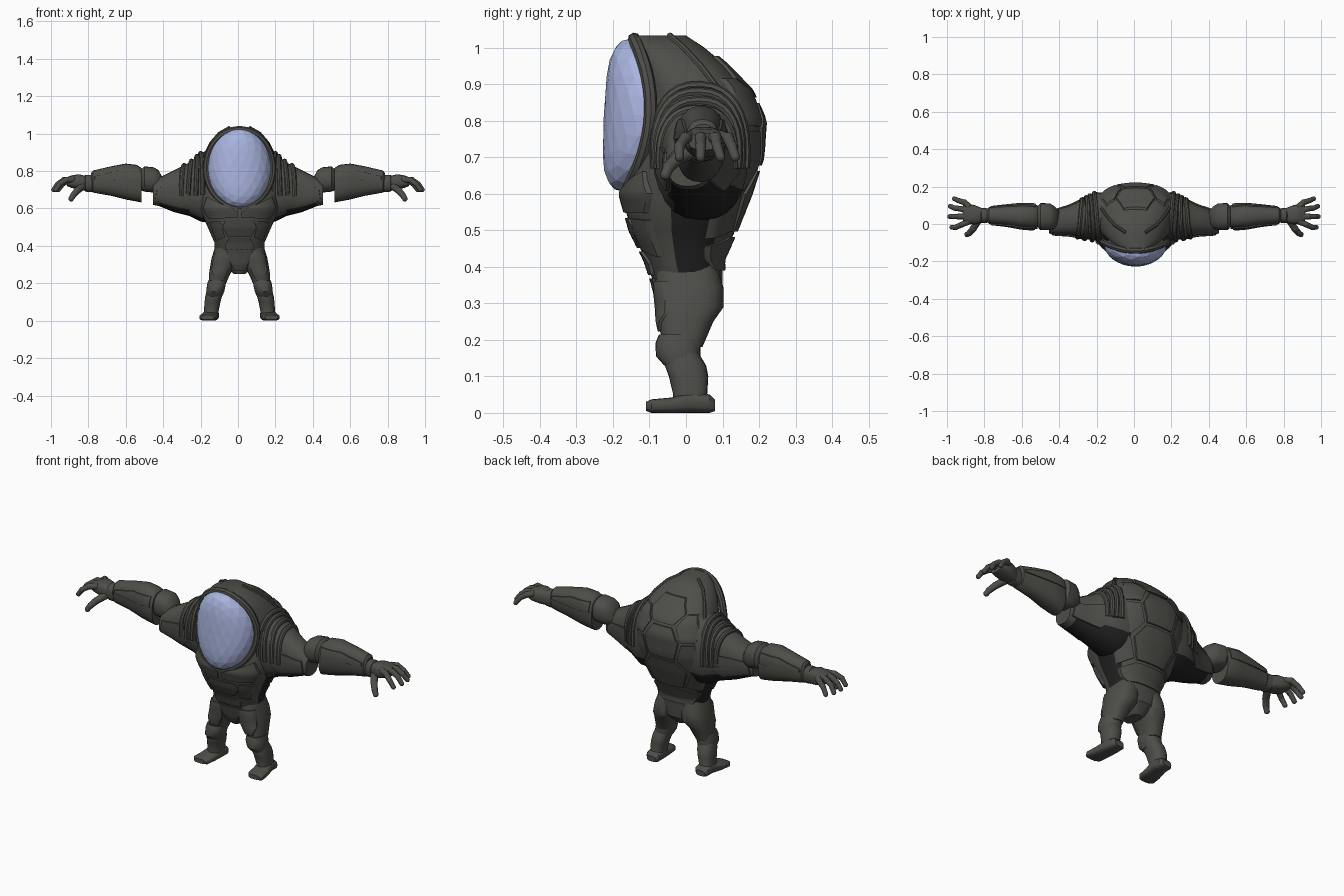
import bpy, bmesh, math
from mathutils import Vector, Matrix
from mathutils.bvhtree import BVHTree

if "Cube" in bpy.data.objects:
    bpy.data.objects.remove(bpy.data.objects["Cube"])


def material(name, color):
    mat = bpy.data.materials.new(name)
    mat.use_nodes = True
    mat.diffuse_color = (*color, 1)
    mat.node_tree.nodes["Principled BSDF"].inputs["Base Color"].default_value = (*color, 1)
    return mat


ARMOR = material("charcoal armor", (0.075, 0.075, 0.066))
UNDERSUIT = material("black undersuit", (0.015, 0.015, 0.015))
GLASS = material("pale blue glass", (0.40, 0.46, 0.74))


def finish(obj, mats=(ARMOR,), mirror=False, smooth=True):
    for mat in mats:
        obj.data.materials.append(mat)
    if mirror:
        obj.modifiers.new("Mirror", "MIRROR")
    if smooth:
        bpy.ops.object.select_all(action="DESELECT")
        obj.select_set(True)
        bpy.context.view_layer.objects.active = obj
        bpy.ops.object.shade_smooth_by_angle(angle=math.radians(35))
    return obj


def to_object(name, bm, **options):
    bmesh.ops.recalc_face_normals(bm, faces=bm.faces)
    mesh = bpy.data.meshes.new(name)
    bm.to_mesh(mesh)
    bm.free()
    obj = bpy.data.objects.new(name, mesh)
    bpy.context.collection.objects.link(obj)
    return finish(obj, **options)


def ring_point(axis, section, angle, power):
    """Point on a rounded box outline; a section is (position, low, high, low, high)."""
    t, a0, a1, b0, b1 = section
    c, s = math.cos(angle), math.sin(angle)
    a = (a0 + a1) / 2 + (a1 - a0) / 2 * math.copysign(abs(c) ** (2 / power), c)
    b = (b0 + b1) / 2 + (b1 - b0) / 2 * math.copysign(abs(s) ** (2 / power), s)
    return Vector({"x": (t, a, b), "y": (a, t, b), "z": (a, b, t)}[axis])


def loft(name, axis, sections, count=24, power=2.4, **options):
    bm = bmesh.new()
    rings = [[bm.verts.new(ring_point(axis, sec, math.tau * i / count, power))
              for i in range(count)] for sec in sections]
    for low, high in zip(rings, rings[1:]):
        for i in range(count):
            j = (i + 1) % count
            bm.faces.new((low[i], low[j], high[j], high[i]))
    bm.faces.new(rings[0])
    bm.faces.new(rings[-1])
    return to_object(name, bm, **options)


def surface(obj):
    mesh = obj.data
    return BVHTree.FromPolygons([v.co for v in mesh.vertices],
                                [tuple(p.vertices) for p in mesh.polygons])


def plate(name, target, outline, side, mirror=False, height=0.008):
    """Raised panel: an x-z outline projected onto the front (-1) or back (1)."""
    bm = bmesh.new()
    face = bm.faces.new([bm.verts.new((x, side, z)) for x, z in outline])
    bmesh.ops.poke(bm, faces=[face])
    bmesh.ops.subdivide_edges(bm, edges=bm.edges[:], cuts=4, use_grid_fill=True)
    for v in bm.verts:
        hit, normal = target.ray_cast(v.co, Vector((0, -side, 0)))[:2]
        if hit is None:
            hit, normal = target.find_nearest(Vector((v.co.x, 0, v.co.z)))[:2]
        v.co = hit + normal * height
    rim = [e for e in bm.edges if e.is_boundary]
    skirt = bmesh.ops.extrude_edge_only(bm, edges=rim)["geom"]
    for v in skirt:
        if isinstance(v, bmesh.types.BMVert):
            v.co.y -= side * height * 2.2
            v.co.x *= 1.005
    return to_object(name, bm, mirror=mirror)


def tube(name, points, radius, closed=False, mirror=False):
    curve = bpy.data.curves.new(name, "CURVE")
    curve.dimensions = "3D"
    curve.bevel_depth, curve.bevel_resolution, curve.use_fill_caps = radius, 2, True
    spline = curve.splines.new("POLY")
    spline.points.add(len(points) - 1)
    for p, co in zip(spline.points, points):
        p.co = (*co, 1)
    spline.use_cyclic_u = closed
    obj = bpy.data.objects.new(name, curve)
    bpy.context.collection.objects.link(obj)
    bpy.ops.object.select_all(action="DESELECT")
    obj.select_set(True)
    bpy.context.view_layer.objects.active = obj
    bpy.ops.object.convert(target="MESH")
    return finish(bpy.context.object, mirror=mirror)


def digit(name, points, radius):
    """Jointed finger: tapered segments with a ball at each joint."""
    bm = bmesh.new()
    points = [Vector(p) for p in points]
    for i, a in enumerate(points):
        r = radius * (1 - 0.1 * i)
        bmesh.ops.create_uvsphere(bm, u_segments=12, v_segments=8, radius=r,
                                  matrix=Matrix.Translation(a))
        if i + 1 < len(points):
            step = points[i + 1] - a
            turn = step.to_track_quat("Z", "Y").to_matrix().to_4x4()
            bmesh.ops.create_cone(bm, cap_ends=True, segments=12, radius1=r * 0.95,
                                  radius2=r * 0.85, depth=step.length,
                                  matrix=Matrix.Translation(a + step / 2) @ turn)
    return to_object(name, bm, mirror=True)


# Torso and hood in one shell, with a dark strip down each flank
profile = [(.25, .03, -.05, .05), (.30, .09, -.075, .095), (.36, .132, -.09, .10),
           (.42, .135, -.11, .10), (.50, .17, -.15, .135), (.60, .215, -.178, .175),
           (.70, .222, -.15, .207), (.80, .213, -.115, .214), (.88, .198, -.115, .178),
           (.95, .16, -.135, .11), (1.0, .115, -.15, .05), (1.033, .055, -.158, .0)]
torso = loft("torso", "z", [(z, -w, w, f, b) for z, w, f, b in profile], count=40,
             power=2.5, mats=(ARMOR, UNDERSUIT))
for p in torso.data.polygons:
    if abs(p.normal.x) > 0.6 and 0.3 < p.center.z < 0.68 and -0.03 < p.center.y < 0.08:
        p.material_index = 1
shell = surface(torso)
body_parts = [torso]

# Back shell panels: centre column, then mirrored flanks
centre = {"upper": [(.06, .97), (.10, .91), (.06, .86)],
          "middle": [(.055, .845), (.10, .78), (.075, .68)],
          "lower": [(.075, .665), (.12, .60), (.08, .50)],
          "waist": [(.08, .485), (.135, .46), (.10, .39)]}
for label, half in centre.items():
    outline = half + [(-x, z) for x, z in reversed(half)]
    body_parts.append(plate(f"back_{label}_panel", shell, outline, 1))
flank = {"upper": [(.075, .855), (.112, .91), (.15, .91), (.18, .85), (.18, .785), (.115, .785)],
         "middle": [(.115, .77), (.19, .77), (.20, .67), (.14, .61), (.09, .675)],
         "lower": [(.135, .59), (.185, .63), (.175, .55), (.145, .48), (.095, .505)]}
for label, outline in flank.items():
    body_parts.append(plate(f"back_side_{label}_panel", shell, outline, 1, mirror=True))

# Front abdomen and chest panels
belly = {"upper": [(.075, .535), (.09, .50), (.06, .455)],
         "middle": [(.055, .445), (.075, .41), (.07, .38)],
         "pelvis": [(.065, .37), (.055, .33), (.025, .27)]}
for label, half in belly.items():
    outline = half + [(-x, z) for x, z in reversed(half)]
    body_parts.append(plate(f"belly_{label}_panel", shell, outline, -1))
ribs = {"chest": [(.01, .59), (.09, .62), (.17, .66), (.19, .60), (.16, .55), (.01, .55)],
        "side": [(.10, .535), (.155, .53), (.12, .43), (.075, .45)]}
for label, outline in ribs.items():
    body_parts.append(plate(f"front_{label}_panel", shell, outline, -1, mirror=True))


# Domed faceted visor in a rim that sweeps forward at top and bottom
def rim_y(dz):
    return -0.105 - 0.055 * (dz / 0.21) ** 2 + 0.05 * dz


bm = bmesh.new()
bmesh.ops.create_icosphere(bm, subdivisions=3, radius=1)
for v in bm.verts:
    x, y, z = v.co
    v.co = (x * 0.17, rim_y(z * 0.21) + y * 0.12 * (1 if y < 0 else 0.3), 0.815 + z * 0.21)
body_parts.append(to_object("visor", bm, mats=(GLASS,), smooth=False))
angles = [math.tau * i / 48 for i in range(48)]
rim = [(0.177 * math.cos(a), rim_y(0.21 * math.sin(a)) + 0.008, 0.815 + 0.208 * math.sin(a))
       for a in angles]
body_parts.append(tube("visor_rim", rim, 0.018, closed=True))
seam = [ring_point("z", (z, -w, w, f, b), math.radians(20), 2.5) for z, w, f, b in profile[6:]]
body_parts.append(tube("hood_seam", seam, 0.009, mirror=True))

# Legs: thigh, knee guard, shin and boot
thigh = loft("thigh", "z", [(.41, .01, .125, -.08, .085), (.34, .012, .148, -.085, .103),
             (.29, .022, .157, -.08, .103), (.25, .05, .163, -.078, .075),
             (.18, .08, .165, -.06, .045)], mirror=True)
knee = loft("knee_guard", "z", [(.215, .075, .168, -.074, .035), (.19, .074, .174, -.084, .04),
            (.155, .082, .178, -.082, .04), (.13, .093, .175, -.06, .035)], mirror=True)
shin = loft("shin", "z", [(.175, .09, .172, -.05, .028), (.13, .094, .183, -.058, .055),
            (.10, .102, .187, -.047, .061), (.05, .112, .19, -.035, .058),
            (.02, .112, .19, -.04, .07)], mirror=True)
boot = loft("boot", "y", [(-.11, .135, .205, .006, .03), (-.095, .122, .215, 0, .037),
            (-.04, .115, .208, 0, .042), (.02, .11, .193, 0, .06),
            (.065, .112, .19, 0, .05), (.08, .125, .178, .005, .035)], power=3, mirror=True)
thigh_panel = plate("thigh_panel", surface(thigh), [(.06, .36), (.13, .36), (.145, .27),
                    (.13, .225), (.085, .225), (.055, .29)], -1, mirror=True, height=.006)
body_parts += [thigh, knee, shin, boot, thigh_panel]

# Upper arm with dark underarm
upper = [(.12, -.08, .165, .52, .93), (.20, -.09, .17, .53, .895), (.26, -.08, .14, .56, .845),
         (.34, -.062, .10, .58, .805), (.42, -.058, .075, .612, .765), (.455, -.05, .06, .62, .73)]
upper_arm = loft("upper_arm", "x", upper, mirror=True, mats=(ARMOR, UNDERSUIT))
for p in upper_arm.data.polygons:
    if p.normal.z < -0.35 and p.center.x < 0.4 and p.center.y > -0.04:
        p.material_index = 1
arm_surface = surface(upper_arm)
for side, label in ((-1, "front"), (1, "back")):
    plate(f"upper_arm_{label}_panel", arm_surface, [(.29, .73), (.43, .71), (.44, .645),
          (.30, .61), (.25, .66)], side, mirror=True, height=.006)

# Folded fabric over the shoulder
for k in range(4):
    points = []
    for i in range(19):
        a = math.radians(-10 + 200 * i / 18)
        x = 0.2 + 0.03 * k + 0.012 * math.cos(a + k)
        low, high = [(s, e) for s, e in zip(upper, upper[1:]) if s[0] <= x <= e[0]][0]
        f = (x - low[0]) / (high[0] - low[0])
        section = [s + (e - s) * f for s, e in zip(low, high)]
        points.append(ring_point("x", section, a, 2.4))
    tube(f"shoulder_fold_{k + 1}", points, 0.013, mirror=True)

# Elbow, forearm guard and glove
loft("elbow", "x", [(.40, 0, .07, .69, .76), (.425, -.025, .095, .685, .805),
     (.45, -.032, .11, .685, .82), (.50, -.033, .112, .69, .825),
     (.53, 0, .08, .70, .80)], mirror=True)
forearm = loft("forearm", "x", [(.515, -.025, .10, .632, .815), (.54, -.03, .108, .637, .833),
               (.60, -.025, .108, .648, .84), (.68, -.01, .10, .668, .825),
               (.775, .0, .09, .685, .803), (.785, .012, .08, .695, .79)], mirror=True)
forearm_surface = surface(forearm)
for side, label in ((-1, "front"), (1, "back")):
    plate(f"forearm_{label}_panel", forearm_surface, [(.53, .80), (.64, .80), (.765, .77),
          (.765, .755), (.53, .745)], side, mirror=True, height=.006)
loft("wrist", "x", [(.76, .012, .08, .69, .78), (.795, .005, .085, .688, .78),
     (.815, .005, .085, .69, .78), (.825, .015, .075, .70, .77)], mirror=True)
loft("palm", "x", [(.80, .012, .08, .695, .77), (.85, -.002, .10, .70, .783),
     (.89, .0, .108, .71, .777), (.915, .008, .10, .72, .765)], power=2.8, mirror=True)

# Fingers and thumb
fingers = {"little": (.095, .135, .96), "ring": (.068, .095, .982),
           "middle": (.04, .04, .986), "index": (.013, -.018, .975)}
for label, (base, tip, reach) in fingers.items():
    mid = base + (tip - base) * 0.5
    digit(f"{label}_finger", [(.885, base, .755), (reach - .055, mid, .752),
          (reach - .022, tip - .01 * (tip > .05), .73), (reach, tip, .70)], .018)
digit("thumb", [(.835, .015, .715), (.86, -.025, .695), (.88, -.048, .672),
      (.892, -.056, .652)], .021)

# The body sits slightly off the arm span's middle
for part in body_parts:
    part.location.x = 0.008
